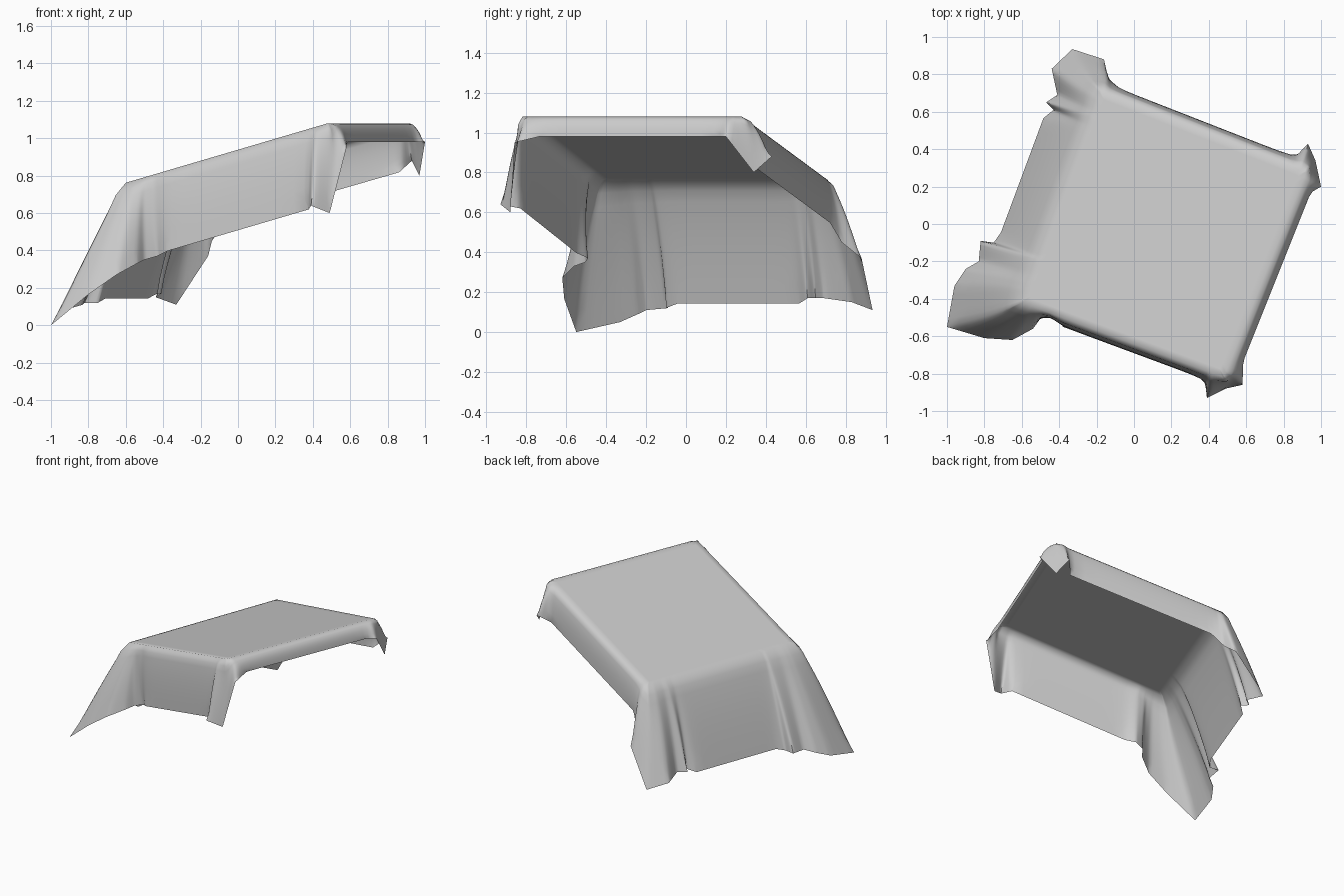
import bpy, bmesh
from mathutils import Vector as V

if "Cube" in bpy.data.objects:
    bpy.data.objects.remove(bpy.data.objects["Cube"])

# Tilted table-top plane that the cloth lies on
corners = [V((-.60, -.42, .762)), V((.48, -.82, 1.08)), V((.92, .28, 1.08)), V((-.18, .71, .762))]
centre = sum(corners, V()) / 4


def on_rim(u):
    e = int(u) % 4
    return corners[e].lerp(corners[(e + 1) % 4], u - int(u))


def outward(u):
    e = int(u) % 4
    d = corners[(e + 1) % 4] - corners[e]
    return V((d.y, -d.x, 0)).normalized()


us, hem = [], []


def fold(*points):
    # free-form corner fold: rim position, then hem point
    for u, x, y, z in points:
        us.append(u)
        hem.append(V((x, y, z)))


def skirt(start, end, out, drop):
    # straight hanging part between two corners
    for u in (start, (start + end) / 2, end):
        us.append(u)
        hem.append(on_rim(u) + outward(u) * out - V((0, 0, drop)))


# Front-left flared corner, then front skirt
fold((0, -1, -.55, 0), (.02, -.8, -.61, .165), (.05, -.65, -.62, .27),
     (.08, -.54, -.56, .33), (.1, -.5, -.505, .35), (.14, -.43, -.49, .37))
skirt(.22, .92, .045, .435)
# Front-right fold, then short rolled edge
fold((.95, .39, -.93, .64), (1, .49, -.88, .6), (1.03, .58, -.86, .95))
skirt(1.1, 1.92, .065, .1)
# Back-right fold, then back skirt
fold((1.97, 1, .2, .98), (2, .97, .34, .8), (2.03, .93, .43, .88))
skirt(2.07, 2.92, .05, .24)
# Back-left fold, then long left skirt
fold((2.95, -.14, .78, .45), (2.98, -.16, .88, .37), (3, -.33, .935, .11), (3.04, -.44, .83, .15),
     (3.09, -.41, .69, .17), (3.12, -.47, .65, .17), (3.16, -.43, .61, .17))
skirt(3.2, 3.74, .235, .62)
fold((3.78, -.75, -.1, .12), (3.8, -.82, -.09, .12), (3.87, -.83, -.2, .11),
     (3.91, -.9, -.24, .09), (3.94, -.96, -.33, .05))

n = len(us)
mid = [(on_rim(u) + h) / 2 + outward(u) * .02 + V((0, 0, .01)) for u, h in zip(us, hem)]
us.append(4)

# Columns of points running from the rim down to the hem
STEPS, ROWS = 5, 8
columns = []
for i in range(n):
    for s in range(STEPS):
        t = s / STEPS
        j = (i + 1) % n
        u = us[i] + (us[i + 1] - us[i]) * t
        rim, m, h = on_rim(u), mid[i].lerp(mid[j], t), hem[i].lerp(hem[j], t)
        flat = V((m.x - rim.x, m.y - rim.y, 0))
        shoulder = rim.lerp(m, .18) + flat.normalized() * min(.018, flat.length * .4)
        col = [rim.lerp(centre, .06), rim, shoulder]
        for r in range(1, ROWS + 1):
            v = r / ROWS
            # quadratic curve through shoulder, mid and hem
            col.append(shoulder * (1 - v) * (1 - 2 * v) + m * 4 * v * (1 - v) + h * v * (2 * v - 1))
        columns.append(col)

# Cloth surface
bm = bmesh.new()
grid = [[bm.verts.new(p) for p in col] for col in columns]
for k, c in enumerate(grid):
    d = grid[(k + 1) % len(grid)]
    for r in range(len(c) - 1):
        bm.faces.new((c[r], c[r + 1], d[r + 1], d[r]))
bm.faces.new([c[0] for c in grid])

# Soften the hanging folds, leaving the top and the hem as they are
soft = [v for c in grid for v in c[3:-1]]
for _ in range(4):
    bmesh.ops.smooth_vert(bm, verts=soft, factor=.5, use_axis_x=True, use_axis_y=True, use_axis_z=True)
bmesh.ops.remove_doubles(bm, verts=bm.verts, dist=.0003)
bm.normal_update()

mesh = bpy.data.meshes.new("draped_cloth")
bm.to_mesh(mesh)
bm.free()
cloth = bpy.data.objects.new("draped_cloth", mesh)
bpy.context.collection.objects.link(cloth)
bpy.context.view_layer.objects.active = cloth
cloth.select_set(True)
bpy.ops.object.shade_smooth_by_angle(angle=1.2)
